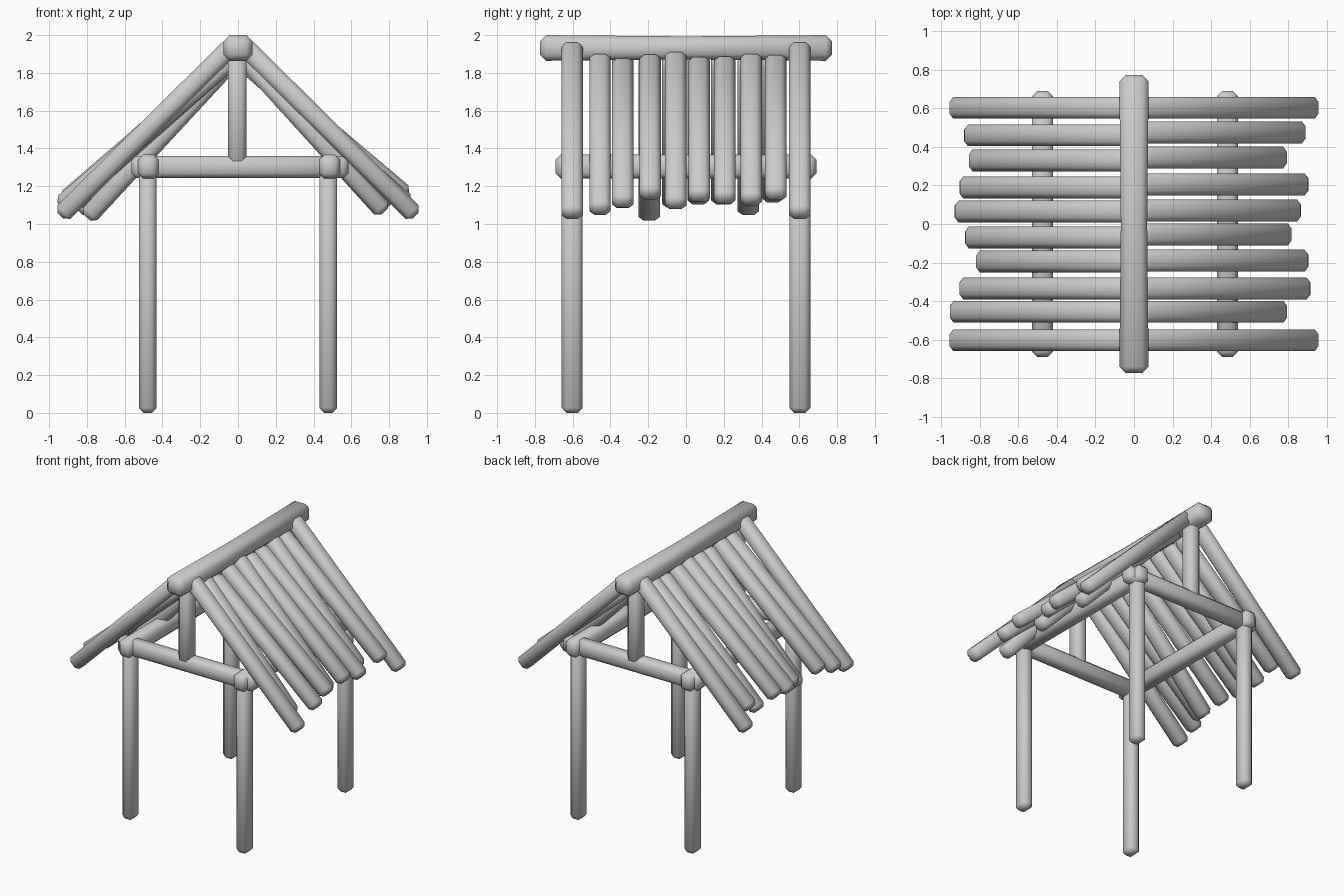
import bpy
import bmesh
from mathutils import Vector, Matrix

if "Cube" in bpy.data.objects:
    bpy.data.objects.remove(bpy.data.objects["Cube"], do_unlink=True)

GREY = (0.6, 0.6, 0.6, 1.0)
mat = bpy.data.materials.new("plain_grey")
mat.use_nodes = True
mat.diffuse_color = GREY
bsdf = next(n for n in mat.node_tree.nodes if n.type == "BSDF_PRINCIPLED")
bsdf.inputs["Base Color"].default_value = GREY
bsdf.inputs["Roughness"].default_value = 0.8


def log(name, start, end, width, depth, side, chamfer=0.026, waist=1.0):
    """Chamfered timber from start to end; width is measured along side."""
    start, end, side = Vector(start), Vector(end), Vector(side)
    axis = end - start
    length = axis.length
    axis.normalize()
    bm = bmesh.new()
    bmesh.ops.create_cube(bm, size=1)
    bmesh.ops.scale(bm, vec=(width, depth, length), verts=bm.verts)
    bmesh.ops.bevel(bm, geom=bm.edges[:], offset=chamfer, segments=1,
                    affect="EDGES", profile=0.5)
    # Slimmer middle, as on a hand-cut beam
    if waist != 1.0:
        cut = bmesh.ops.bisect_plane(
            bm, geom=bm.verts[:] + bm.edges[:] + bm.faces[:],
            plane_co=(0, 0, 0), plane_no=(0, 0, 1))
        middle = [g for g in cut["geom_cut"] if isinstance(g, bmesh.types.BMVert)]
        bmesh.ops.scale(bm, vec=(waist, waist, 1), verts=middle)
    turn = Matrix((side, axis.cross(side), axis)).transposed().to_4x4()
    bm.transform(Matrix.Translation((start + end) / 2) @ turn)
    bmesh.ops.recalc_face_normals(bm, faces=bm.faces[:])
    for face in bm.faces:
        face.smooth = True
    mesh = bpy.data.meshes.new(name)
    bm.to_mesh(mesh)
    bm.free()
    mesh.materials.append(mat)
    obj = bpy.data.objects.new(name, mesh)
    bpy.context.collection.objects.link(obj)
    return obj


X, Y = (1, 0, 0), (0, 1, 0)

# Posts, tie beams and king posts
for end_name, y in (("front", -0.603), ("back", 0.603)):
    for side_name, x in (("right", -0.478), ("left", 0.478)):
        log(f"{end_name}_{side_name}_post", (x, y, 0), (x, y, 1.32),
            0.094, 0.112, X)
    log(f"{end_name}_tie_beam", (-0.565, y, 1.302), (0.585, y, 1.302),
        0.105, 0.118, Y)
    log(f"{end_name}_king_post", (-0.004, y, 1.31), (-0.004, y, 1.93),
        0.1, 0.11, X)

# Side beams under the eaves
for side_name, x in (("right", -0.475), ("left", 0.485)):
    log(f"{side_name}_side_beam", (x, -0.69, 1.304), (x, 0.69, 1.304),
        0.108, 0.126, X)

# Ridge beam
log("ridge_beam", (0, -0.773, 1.932), (0, 0.773, 1.932),
    0.152, 0.136, X, chamfer=0.032, waist=0.9)

# Roof logs: y, outer reach, lowest point, top height
RIGHT_ROOF = [(-0.455, 0.965, 1.07, 1.9), (-0.335, 0.915, 1.09, 1.9),
              (-0.195, 0.825, 1.01, 1.89), (-0.07, 0.885, 1.08, 1.9),
              (0.065, 0.94, 1.10, 1.91), (0.19, 0.915, 1.10, 1.9),
              (0.33, 0.865, 1.04, 1.89), (0.46, 0.89, 1.11, 1.9)]
LEFT_ROOF = [(-0.455, 0.80, 1.04, 1.91), (-0.335, 0.925, 1.08, 1.88),
             (-0.19, 0.915, 1.125, 1.9), (-0.055, 0.825, 1.07, 1.92),
             (0.07, 0.875, 1.11, 1.89), (0.205, 0.915, 1.10, 1.89),
             (0.345, 0.80, 1.09, 1.91), (0.475, 0.90, 1.12, 1.9)]
GABLE = [(-0.603, 0.965, 1.02, 1.968), (0.603, 0.965, 1.02, 1.968)]
for side_name, sign, rows in (("right", -1, RIGHT_ROOF), ("left", 1, LEFT_ROOF)):
    for i, (y, reach, low, top) in enumerate(rows + GABLE):
        log(f"{side_name}_roof_log_{i + 1}",
            (sign * 0.032, y, top - 0.025),
            (sign * (reach - 0.025), y, low + 0.025),
            0.113, 0.1, Y)
